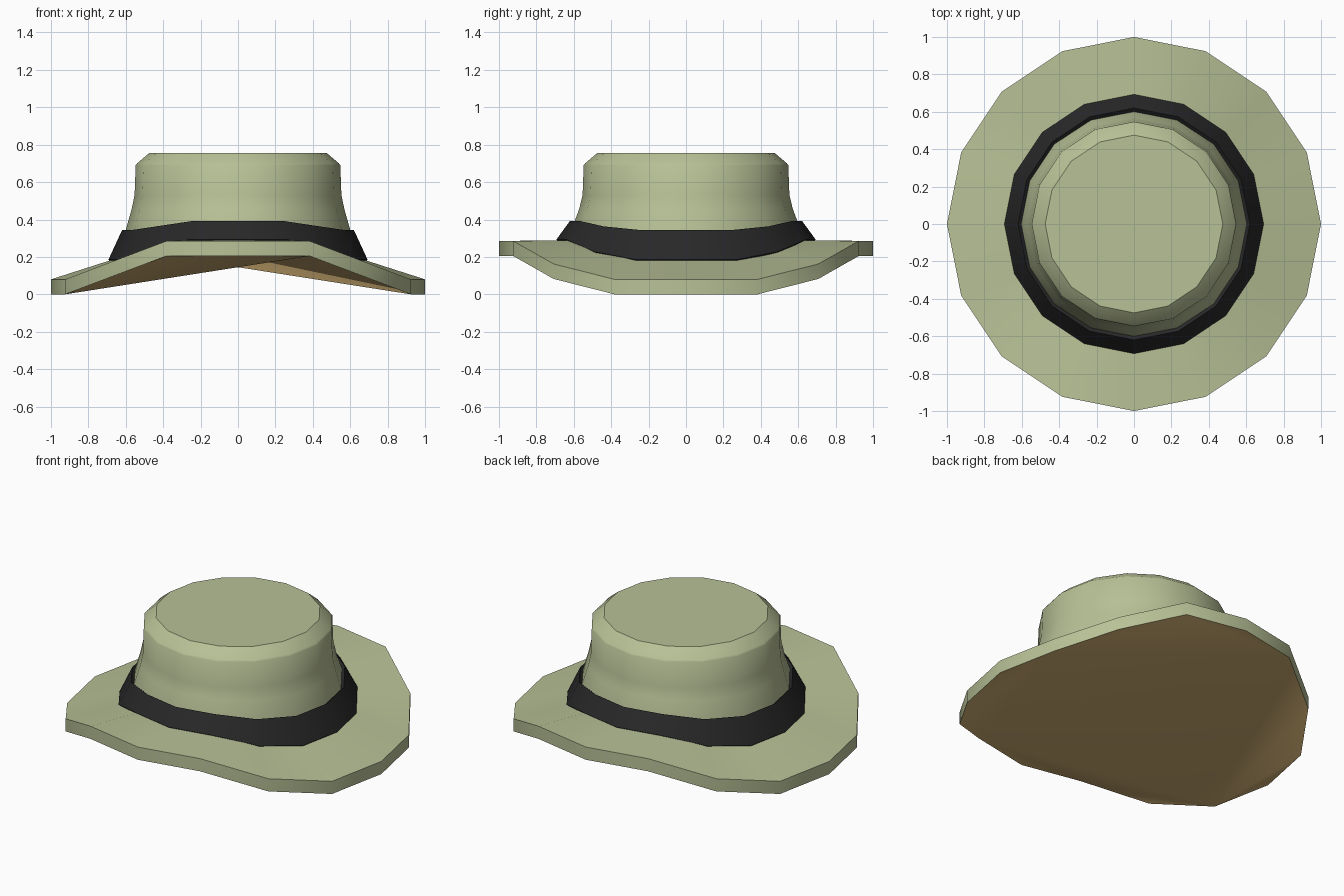
import bpy, bmesh, math

if "Cube" in bpy.data.objects:
    bpy.data.objects.remove(bpy.data.objects["Cube"])

N = 16  # sides all around the hat


def material(name, rgb):
    m = bpy.data.materials.new(name)
    m.diffuse_color = (*rgb, 1.0)
    m.use_nodes = True
    m.node_tree.nodes["Principled BSDF"].inputs["Base Color"].default_value = m.diffuse_color
    return m


green = material("sage_felt", (0.480, 0.535, 0.308))
brown = material("brown_lining", (0.69, 0.47, 0.19))
black = material("black_band", (0.021, 0.021, 0.022))


def lift(k):
    """0 at the drooping left/right sides, 1 at the raised front and back."""
    u = abs(math.cos(2 * math.pi * k / N))
    return min(1.0, max(0.0, (0.924 - u) / 0.541))


def loft(name, rings, mats, cap_top=False, underside=False, angle=35):
    """Skin rings given as (radius, z at the sides, z at front and back)."""
    bm = bmesh.new()
    loops = []
    for r, low, high in rings:
        loops.append([bm.verts.new((r * math.cos(2 * math.pi * k / N),
                                    r * math.sin(2 * math.pi * k / N),
                                    low + (high - low) * lift(k)))
                      for k in range(N)])
    for a, b in zip(loops, loops[1:]):
        for k in range(N):
            j = (k + 1) % N
            bm.faces.new((a[k], a[j], b[j], b[k]))
    if cap_top:
        bm.faces.new(loops[-1])
    if underside:
        # folded underside: two fans meeting along a diagonal ridge,
        # plus a level corner at the front and back
        steps = [1, 2, 4, 12, 13, 14, 15]
        v = loops[0]
        for p in (1, 9):
            tris = [(p, p + t, p + s) for s, t in zip(steps, steps[1:])]
            tris.append((p + 2, p + 4, p + 3))
            for tri in tris:
                f = bm.faces.new([v[i % N] for i in tri])
                f.material_index = 1
    me = bpy.data.meshes.new(name)
    bm.to_mesh(me)
    bm.free()
    for m in mats:
        me.materials.append(m)
    ob = bpy.data.objects.new(name, me)
    bpy.context.collection.objects.link(ob)
    bpy.ops.object.select_all(action='DESELECT')
    ob.select_set(True)
    bpy.context.view_layer.objects.active = ob
    bpy.ops.object.shade_smooth_by_angle(angle=math.radians(angle))
    return ob


# Brim: thick curved plate with a brown underside
loft("brim", [(1.0, 0.0, 0.205), (1.0, 0.08, 0.285), (0.61, 0.205, 0.290)],
     [green, brown], underside=True)

# Crown: tapered wall, bevelled shoulder, flat top
loft("crown", [(0.61, 0.20, 0.29), (0.603, 0.335, 0.37), (0.57, 0.45, 0.46),
               (0.553, 0.53, 0.53), (0.547, 0.69, 0.69), (0.54, 0.70, 0.70),
               (0.475, 0.755, 0.755)],
     [green], cap_top=True, angle=60)
# Keep the rim of the flat top crisp
top = bpy.data.objects["crown"].data
top.polygons[len(top.polygons) - 1].use_smooth = False

# Band: flared ribbon around the foot of the crown
loft("hat_band", [(0.61, 0.175, 0.285), (0.685, 0.175, 0.285),
                  (0.693, 0.185, 0.293), (0.620, 0.343, 0.393),
                  (0.600, 0.325, 0.375)], [black], angle=30)
